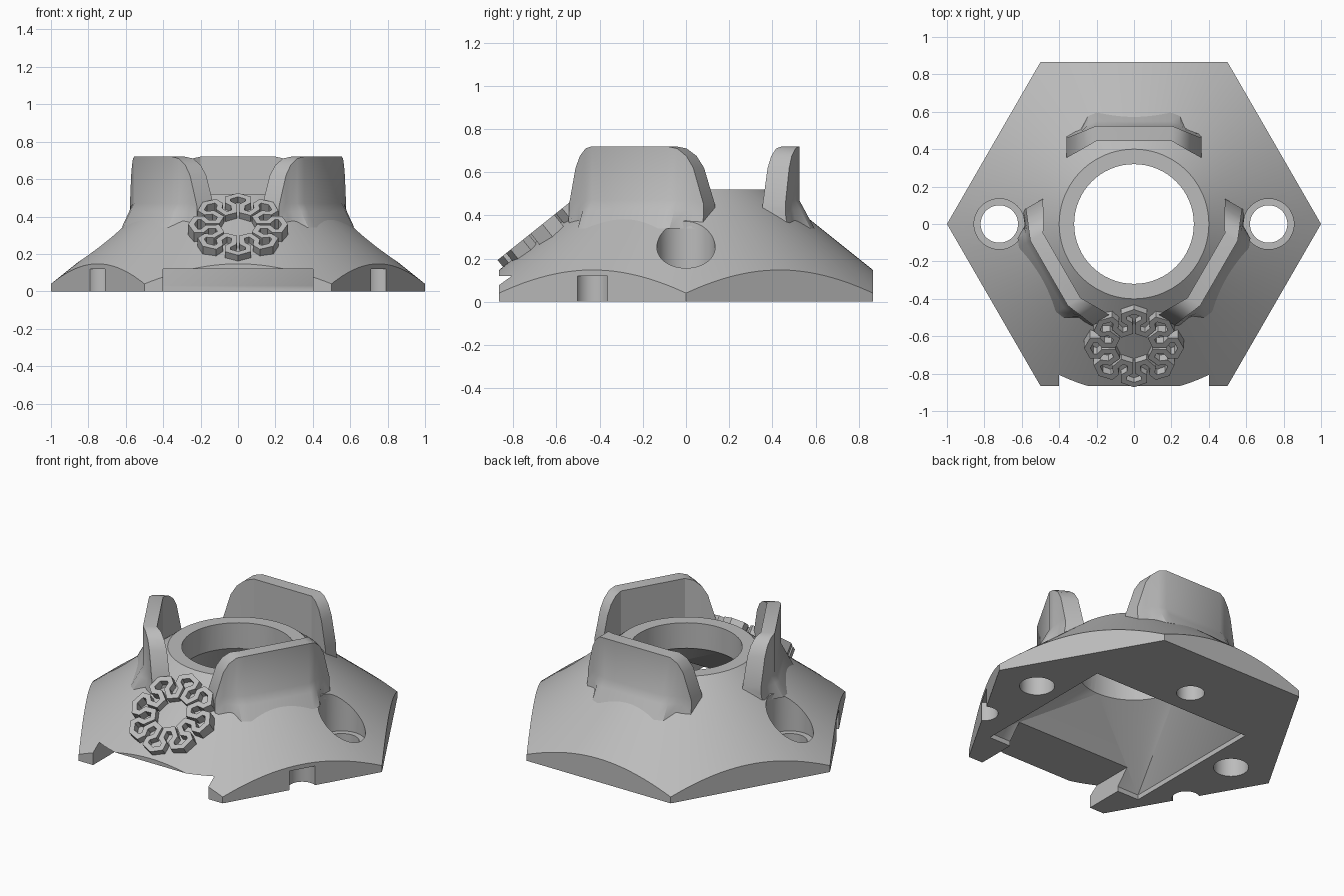
import bpy, bmesh, math
from mathutils import Matrix, Vector

if "Cube" in bpy.data.objects:
    bpy.data.objects.remove(bpy.data.objects["Cube"], do_unlink=True)

grey = bpy.data.materials.new("plain_grey")
grey.use_nodes = True
grey.diffuse_color = (0.5, 0.5, 0.5, 1)
grey.node_tree.nodes["Principled BSDF"].inputs["Base Color"].default_value = (0.5, 0.5, 0.5, 1)


def make(name, bm):
    bmesh.ops.recalc_face_normals(bm, faces=bm.faces)
    mesh = bpy.data.meshes.new(name)
    bm.to_mesh(mesh)
    bm.free()
    mesh.materials.append(grey)
    ob = bpy.data.objects.new(name, mesh)
    bpy.context.collection.objects.link(ob)
    return ob


def activate(ob):
    bpy.ops.object.select_all(action='DESELECT')
    ob.select_set(True)
    bpy.context.view_layer.objects.active = ob


def smooth(ob, angle):
    activate(ob)
    bpy.ops.object.shade_smooth_by_angle(angle=math.radians(angle))


def cone(name, r1, r2, z0, z1, x=0, y=0, sides=64):
    bm = bmesh.new()
    bmesh.ops.create_cone(bm, cap_ends=True, segments=sides, radius1=r1, radius2=r2, depth=z1 - z0,
                          matrix=Matrix.Translation((x, y, (z0 + z1) / 2)))
    return make(name, bm)


def boolean(target, cutter, operation='DIFFERENCE'):
    cutter.hide_render = True
    mod = target.modifiers.new("cut", 'BOOLEAN')
    mod.operation, mod.solver, mod.object = operation, 'EXACT', cutter
    activate(target)
    bpy.ops.object.modifier_apply(modifier=mod.name)
    bpy.data.objects.remove(cutter, do_unlink=True)


# Conical body trimmed to a hexagon
base = cone("base", 1.05, 0.4, 0, 0.52, sides=128)
hexagon = bmesh.new()
ring = [hexagon.verts.new((math.cos(i * math.pi / 3), math.sin(i * math.pi / 3), -0.1)) for i in range(6)]
face = hexagon.faces.new(ring)
top = bmesh.ops.extrude_face_region(hexagon, geom=[face])["geom"]
bmesh.ops.translate(hexagon, vec=(0, 0, 1), verts=[g for g in top if isinstance(g, bmesh.types.BMVert)])
boolean(base, make("hexagon_cutter", hexagon), 'INTERSECT')

# Rectangle-to-round cavity beneath the central bore
hull = bmesh.new()
for z in (-0.1, 0.03):
    for x in (-0.55, 0.55):
        for y in (-0.62, 0.33):
            hull.verts.new((x, y, z))
for i in range(64):
    a = i * math.tau / 64
    hull.verts.new((0.32 * math.cos(a), 0.32 * math.sin(a), 0.36))
bmesh.ops.convex_hull(hull, input=hull.verts)
boolean(base, make("cavity_cutter", hull))
boolean(base, cone("bore_cutter", 0.32, 0.32, 0.2, 0.8))

# Front opening
box = bmesh.new()
bmesh.ops.create_cube(box, size=1, matrix=Matrix.Translation((0, -0.65, 0.01)) @ Matrix.Diagonal((0.8, 0.7, 0.22, 1)))
boolean(base, make("opening_cutter", box))

# Counterbored side holes, edge notches and rear blind hole
for s in (-1, 1):
    boolean(base, cone("hole_cutter", 0.1, 0.1, -0.1, 0.6, x=s * 0.72))
    boolean(base, cone("counterbore_cutter", 0.135, 0.135, 0.12, 0.6, x=s * 0.72))
    boolean(base, cone("notch_cutter", 0.08, 0.08, -0.1, 0.12, x=s * 0.75, y=-0.433))
boolean(base, cone("blind_cutter", 0.08, 0.08, -0.1, 0.12, y=0.5))
smooth(base, 20)

# Upright fins: (offset along fin, outer distance, inner distance, top height)
half = [(0, 0.525, 0.445, 0.72), (0.2, 0.525, 0.445, 0.72), (0.245, 0.507, 0.418, 0.71),
        (0.285, 0.49, 0.395, 0.675), (0.315, 0.478, 0.378, 0.62), (0.36, 0.46, 0.355, 0.45)]
stations = [(-s, o, i, t) for s, o, i, t in half[:0:-1]] + half


def fin(name, angle):
    bm = bmesh.new()
    loops = []
    for s, outer, inner, t in stations:
        foot = 0.07 if abs(s) < 0.25 else 0.02
        z = min(0.47, t - 0.04)
        section = [(inner, 0.34), (inner, t), (outer, t), (outer, z), (outer + foot * 0.35, z - 0.045), (outer + foot, 0.34)]
        loops.append([bm.verts.new((s, d, h)) for d, h in section])
    for a, b in zip(loops, loops[1:]):
        for k in range(6):
            j = (k + 1) % 6
            bm.faces.new((a[k], a[j], b[j], b[k]))
    bm.faces.new(loops[0])
    bm.faces.new(loops[-1])
    bm.transform(Matrix.Rotation(math.radians(angle), 4, 'Z'))
    smooth(make(name, bm), 30)


fin("back_fin", 0)
fin("right_fin", 120)
fin("left_fin", 240)

# Serpentine rosette on the front slope
path = []
lobe = [(0.11, -0.02), (0.165, -0.022), (0.19, -0.055), (0.225, -0.055), (0.25, 0),
        (0.225, 0.055), (0.19, 0.055), (0.165, 0.022), (0.11, 0.02)]
for i in range(8):
    a = i * math.pi / 4
    for r, t in lobe:
        path.append(Vector((r * math.cos(a) - t * math.sin(a), r * math.sin(a) + t * math.cos(a), 0)))
bm = bmesh.new()
rings = []
for i, p in enumerate(path):
    before = (p - path[i - 1]).normalized()
    after = (path[(i + 1) % len(path)] - p).normalized()
    way = (before + after).normalized()
    side = Vector((-way.y, way.x, 0)) * 0.015 / max(0.6, way.dot(after))
    rings.append([bm.verts.new(p + side * k + Vector((0, 0, h)))
                  for k, h in ((1, -0.05), (1, 0.04), (-1, 0.04), (-1, -0.05))])
for i, a in enumerate(rings):
    b = rings[(i + 1) % len(rings)]
    for k in range(4):
        j = (k + 1) % 4
        bm.faces.new((a[k], a[j], b[j], b[k]))
bm.transform(Matrix.Translation((0, -0.64, 0.328)) @ Matrix.Rotation(math.atan(0.8), 4, 'X'))
make("rosette", bm)
